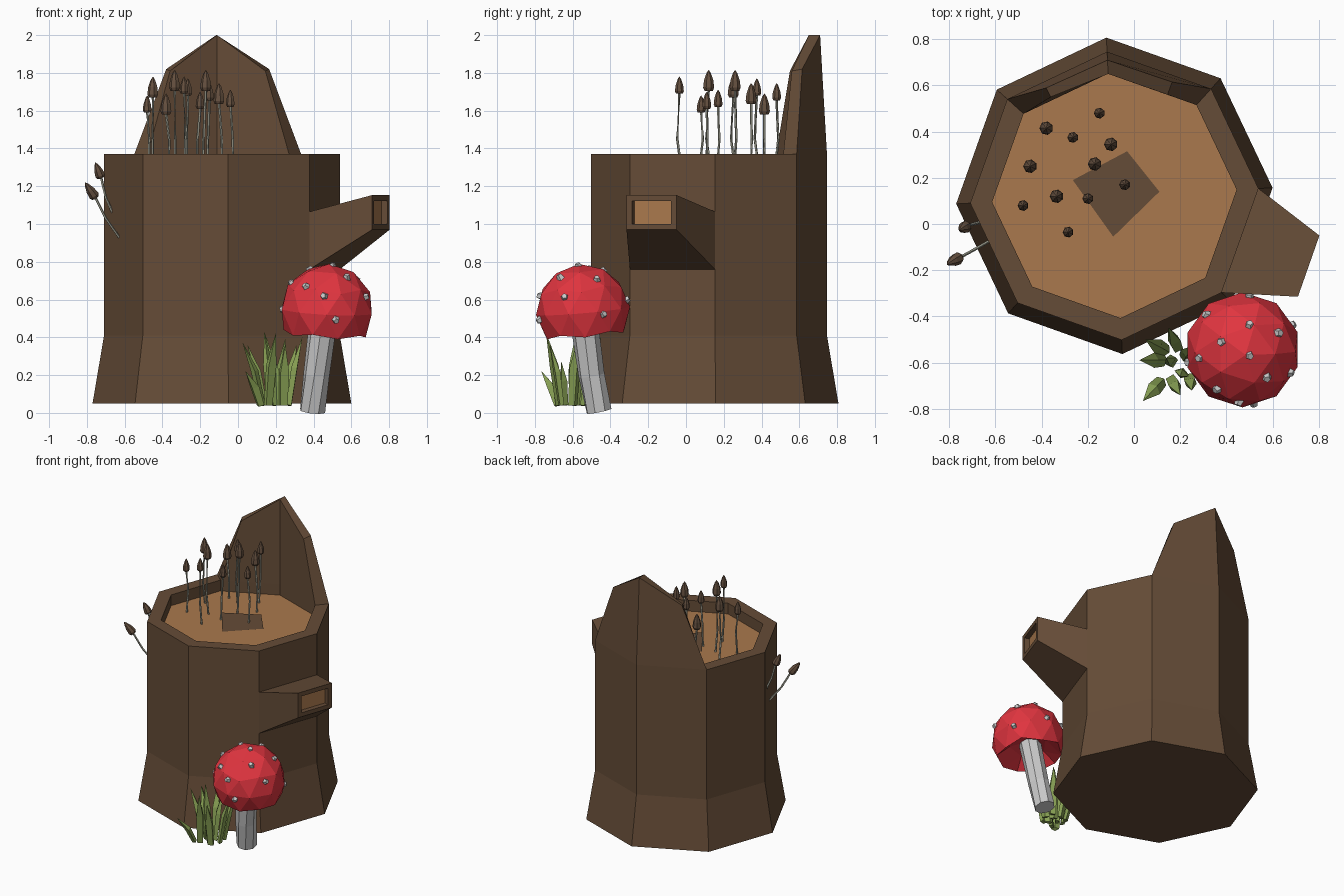
import bpy, bmesh, math
from mathutils import Vector, Matrix

if "Cube" in bpy.data.objects:
    bpy.data.objects.remove(bpy.data.objects["Cube"])


def mat(name, c):
    m = bpy.data.materials.new(name)
    m.diffuse_color = (*c, 1)
    m.use_nodes = True
    m.node_tree.nodes["Principled BSDF"].inputs["Base Color"].default_value = m.diffuse_color
    return m


BARK = mat("bark", (0.13, 0.072, 0.038))
WOOD = mat("cut_wood", (0.40, 0.19, 0.075))
RED = mat("cap_red", (0.75, 0.035, 0.05))
GREEN = mat("grass_green", (0.25, 0.36, 0.09))
BROWN = mat("small_cap_brown", (0.13, 0.08, 0.05))
STALK = mat("stalk_pale", (0.42, 0.42, 0.34))


def finish(bm, name, *mats):
    bmesh.ops.recalc_face_normals(bm, faces=bm.faces)
    me = bpy.data.meshes.new(name)
    bm.to_mesh(me)
    bm.free()
    ob = bpy.data.objects.new(name, me)
    bpy.context.collection.objects.link(ob)
    for m in mats:
        me.materials.append(m)
    return ob


def bridge(bm, a, b, skip=()):
    n = len(a)
    for i in range(n):
        if i not in skip:
            bm.faces.new((a[i], a[(i + 1) % n], b[(i + 1) % n], b[i]))


def tube(bm, pts, radii, sides, flat=1.0, turn=0.0):
    """Rings swept along a path; a zero radius makes a point."""
    rings = []
    for i, p in enumerate(pts):
        d = Vector(pts[min(i + 1, len(pts) - 1)]) - Vector(pts[max(i - 1, 0)])
        rot = d.to_track_quat('Z', 'Y')
        r = max(radii[i], 0.001)
        rings.append([bm.verts.new(Vector(p) + rot @ Vector((
            r * math.cos(turn + math.tau * k / sides),
            r * flat * math.sin(turn + math.tau * k / sides), 0))) for k in range(sides)])
    for a, b in zip(rings, rings[1:]):
        bridge(bm, a, b)
    bm.faces.new(rings[0][::-1])
    bm.faces.new(rings[-1])


# Stump: flared octagon with recessed cut top
CX, CY = -0.085, 0.122


def octagon(bm, r, z):
    return [bm.verts.new((CX + r * math.cos(math.radians(2.9 + 45 * k)),
                          CY + r * math.sin(math.radians(2.9 + 45 * k)), z)) for k in range(8)]


bm = bmesh.new()
foot, waist, rim, lip, floor = [octagon(bm, r, z) for r, z in
                                ((0.686, 0.05), (0.625, 0.41), (0.625, 1.37), (0.53, 1.37), (0.53, 1.29))]
bm.faces.new(foot)
bridge(bm, foot, waist)
bridge(bm, waist, rim, skip=(7,))
bridge(bm, rim, lip, skip=(1, 2))
bridge(bm, lip, floor)
bm.faces.new(floor).material_index = 1

# Splintered back peak rising from two sides of the rim
out = [bm.verts.new(p) for p in ((0.165, 0.615, 1.82), (-0.115, 0.71, 2.0), (-0.38, 0.59, 1.82))]
inn = [bm.verts.new(p) for p in ((0.145, 0.56, 1.81), (-0.112, 0.65, 2.0), (-0.36, 0.55, 1.81))]
for ring, pk in ((rim, out), (lip, inn)):
    bm.faces.new((ring[1], ring[2], pk[1], pk[0]))
    bm.faces.new((ring[2], ring[3], pk[2], pk[1]))
edge_o, edge_i = [rim[1], *out, rim[3]], [lip[1], *inn, lip[3]]
for i in range(4):
    bm.faces.new((edge_o[i], edge_o[i + 1], edge_i[i + 1], edge_i[i]))

# Branch stub growing from the right front side
a, b = rim[7].co, rim[0].co


def quad(p, q, z0, z1):
    return [bm.verts.new((*v, z)) for v, z in ((p, z0), (q, z0), (q, z1), (p, z1))]


base = quad(a.xy, b.xy, 0.76, 1.065)
e0, e1 = Vector((0.71, -0.315)), Vector((0.803, -0.05))
end = quad(e0, e1, 0.97, 1.153)
s = (e1 - e0).normalized() * 0.032
n = Vector((-s.y, s.x)).normalized() * 0.035
inset = quad(e0 + s, e1 - s, 1.0, 1.122)
deep = quad(e0 + s + n, e1 - s + n, 1.0, 1.122)
bm.faces.new((waist[7], waist[0], base[1], base[0]))
bm.faces.new((base[3], base[2], rim[0], rim[7]))
for p, q in ((base, end), (end, inset), (inset, deep)):
    bridge(bm, p, q)
bm.faces.new(deep).material_index = 1
finish(bm, "stump", BARK, WOOD)

# Dark heart patch on the cut wood
bm = bmesh.new()
bm.faces.new([bm.verts.new((x, y, 1.296)) for x, y in
              ((-0.265, 0.19), (-0.09, -0.055), (0.11, 0.14), (-0.03, 0.315))])
finish(bm, "heartwood_patch", BARK)

# Large red mushroom
bm = bmesh.new()
tube(bm, [(0.395, -0.46, 0.01), (0.415, -0.5, 0.2), (0.46, -0.55, 0.56)], [0.07, 0.07, 0.075], 8)
finish(bm, "large_mushroom_stem")

C = Vector((0.47, -0.545, 0.54))
R = 0.25
bm = bmesh.new()
bmesh.ops.create_icosphere(bm, subdivisions=2, radius=R)
for v in bm.verts:
    if v.co.z < -0.13:
        v.co.z = -0.26 - v.co.z if v.co.z < -0.2 else -0.13
tilt = Matrix.Rotation(math.radians(5), 4, 'X') @ Matrix.Rotation(math.radians(3), 4, 'Y')
bm.transform(Matrix.Translation(C) @ tilt)
finish(bm, "large_mushroom_cap", RED)

# Pale warts on the cap
bm = bmesh.new()
spots = [(.50, -.57, .785), (.38, -.51, .76), (.28, -.58, .69), (.57, -.66, .71), (.455, -.775, .62),
         (.52, -.785, .49), (.69, -.65, .62), (.70, -.43, .52), (.62, -.475, .70), (.24, -.60, .55),
         (.50, -.44, .75), (.32, -.40, .64), (.50, -.31, .60), (.35, -.73, .68)]
for i, p in enumerate(spots):
    d = (Vector(p) - C).normalized()
    m = Matrix.Translation(C + d * 0.238) @ d.to_track_quat('Z', 'Y').to_matrix().to_4x4()
    m = m @ Matrix.Rotation(i * 1.3, 4, 'Z') @ Matrix.Rotation(0.3, 4, 'X')
    bmesh.ops.create_cone(bm, cap_ends=True, segments=5, radius1=0.025, radius2=0.015,
                          depth=0.035, matrix=m)
finish(bm, "large_mushroom_warts")

# Grass tuft: (base x, y) and (tip x, y, z)
blades = [((.12, -.68), (.04, -.765, .22)), ((.16, -.67), (.20, -.74, .42)), ((.13, -.59), (.025, -.59, .37)),
          ((.17, -.60), (.14, -.58, .43)), ((.14, -.55), (.05, -.50, .36)), ((.19, -.54), (.15, -.45, .40)),
          ((.22, -.58), (.25, -.53, .39)), ((.24, -.66), (.25, -.72, .36)), ((.27, -.60), (.34, -.57, .40)),
          ((.26, -.54), (.31, -.47, .36)), ((.21, -.64), (.20, -.66, .27))]
bm = bmesh.new()
for i, (b0, t) in enumerate(blades):
    p0, p2 = Vector((*b0, 0.04)), Vector(t)
    p1 = p0.lerp(p2, 0.55)
    p1.xy = p0.xy.lerp(p2.xy, 0.4)
    tube(bm, [p0, p1, p2], [0.027, 0.033, 0], 4, flat=0.6, turn=i * 0.8)
finish(bm, "grass_tuft", GREEN)


# Small brown mushrooms: stalk path and pointed cap
stems, caps = bmesh.new(), bmesh.new()


def toadstool(path, tip, r):
    top, tip = Vector(path[-1]), Vector(tip)
    tube(stems, path + [top.lerp(tip, 0.3)], [0.007] * (len(path) + 1), 5)
    tube(caps, [top.lerp(tip, f) for f in (0, 0.15, 0.5, 0.85, 1)],
         [r * 0.75, r, r * 0.85, r * 0.4, 0], 7)


for i, (x, y, z) in enumerate([(-.38, .415, 1.69), (-.265, .375, 1.77), (-.15, .48, 1.745), (-.10, .345, 1.745),
                               (-.45, .25, 1.78), (-.17, .26, 1.815), (-.04, .17, 1.71), (-.335, .12, 1.815),
                               (-.20, .11, 1.70), (-.48, .08, 1.68), (-.285, -.035, 1.78)]):
    big = y in (.25, .345, .415, .12, .26)
    h = 0.11 if big else 0.09
    dx, dy = 0.015 * math.cos(i * 2), 0.012 * math.sin(i * 2)
    toadstool([(x + dx, y + dy, 1.28), (x + dx, y - dy, 1.45), (x, y, z - h)], (x, y, z), 0.03 if big else 0.024)
toadstool([(-.66, .01, 1.05), (-.70, .0, 1.14), (-.725, -.01, 1.245)], (-.755, -.025, 1.325), 0.027)
toadstool([(-.63, -.075, .93), (-.70, -.115, 1.03), (-.755, -.145, 1.14)], (-.81, -.175, 1.22), 0.028)
finish(stems, "small_mushroom_stalks", STALK)
finish(caps, "small_mushroom_caps", BROWN)
